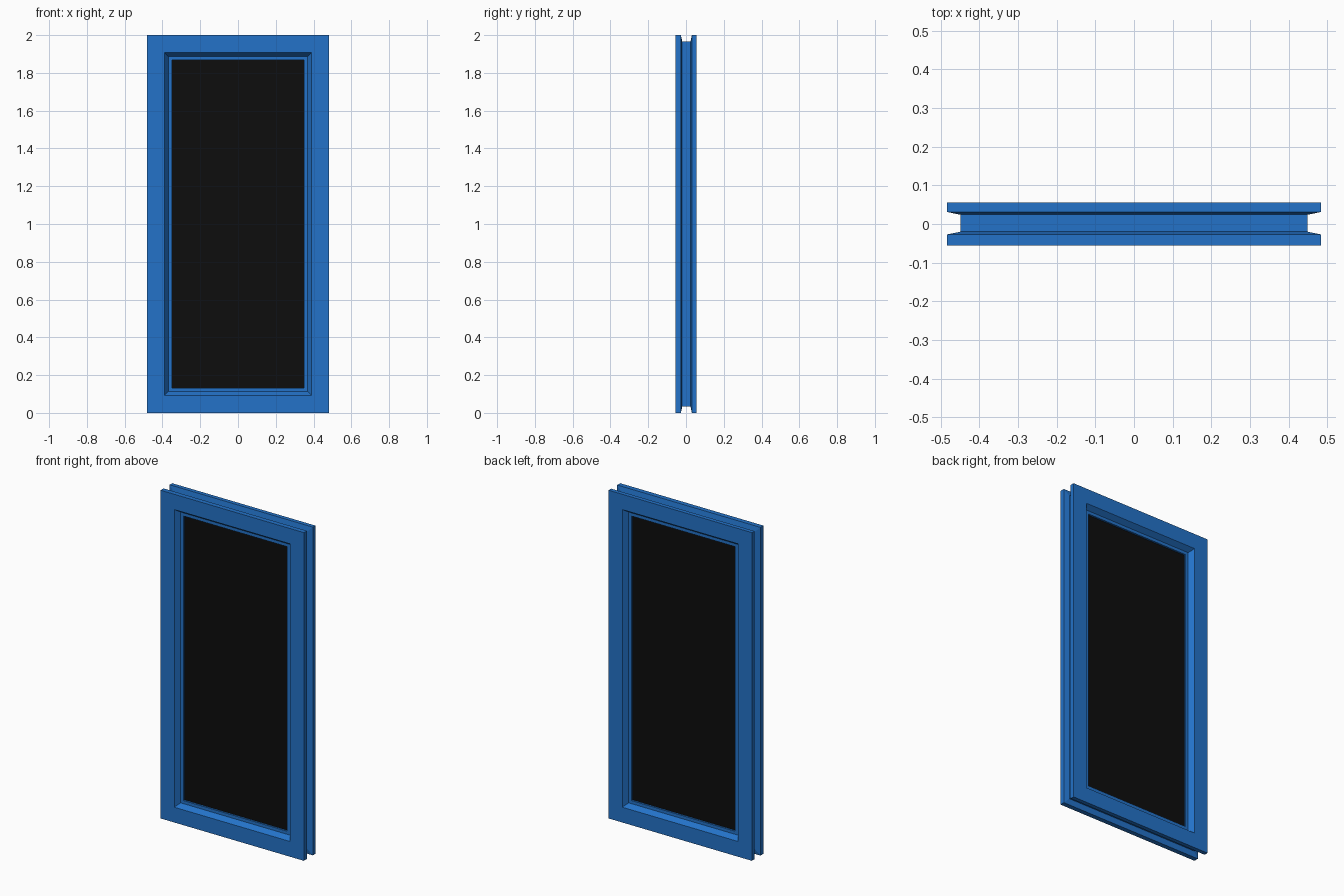
import bpy
import bmesh

if "Cube" in bpy.data.objects:
    bpy.data.objects.remove(bpy.data.objects["Cube"], do_unlink=True)

HALF_WIDTH, HEIGHT = 0.483, 2.0


def make_material(name, colour, roughness):
    mat = bpy.data.materials.new(name)
    mat.use_nodes = True
    mat.diffuse_color = colour
    bsdf = mat.node_tree.nodes["Principled BSDF"]
    bsdf.inputs["Base Color"].default_value = colour
    bsdf.inputs["Roughness"].default_value = roughness
    return mat


def add_object(name, bm, mat):
    bmesh.ops.recalc_face_normals(bm, faces=bm.faces)
    mesh = bpy.data.meshes.new(name)
    bm.to_mesh(mesh)
    bm.free()
    mesh.materials.append(mat)
    obj = bpy.data.objects.new(name, mesh)
    bpy.context.scene.collection.objects.link(obj)
    return obj


def rectangle(inset, y):
    x = HALF_WIDTH - inset
    return [(-x, y, inset), (x, y, inset), (x, y, HEIGHT - inset), (-x, y, HEIGHT - inset)]


def mitred_frame(name, profile, mat):
    """Sweep a closed (inset, y) profile around the rectangle with mitred corners."""
    bm = bmesh.new()
    loops = [[bm.verts.new(p) for p in rectangle(*point)] for point in profile]
    for a, b in zip(loops, loops[1:] + loops[:1]):
        for i in range(4):
            j = (i + 1) % 4
            bm.faces.new((a[i], a[j], b[j], b[i]))
    return add_object(name, bm, mat)


blue = make_material("blue_paint", (0.017, 0.17, 0.58, 1), 0.5)
black = make_material("black_glass", (0.004, 0.004, 0.004, 1), 0.3)

# Frame: grooved outer edge, flat faces, sloped reveal and flat glazing ledge
mitred_frame("window_frame", [
    (0.0, -0.056), (0.0, -0.027), (0.034, -0.02),
    (0.034, 0.024), (0.0, 0.031), (0.0, 0.056),
    (0.093, 0.056), (0.114, 0.026), (0.133, 0.026),
    (0.133, -0.026), (0.114, -0.026), (0.093, -0.056),
], blue)

# Glass pane, set just behind the ledge and tucked into the frame
bm = bmesh.new()
bmesh.ops.create_cube(bm, size=1)
inset = 0.132
bmesh.ops.scale(bm, vec=(2 * (HALF_WIDTH - inset), 0.03, HEIGHT - 2 * inset), verts=bm.verts)
bmesh.ops.translate(bm, vec=(0, 0, HEIGHT / 2), verts=bm.verts)
add_object("glass_pane", bm, black)
